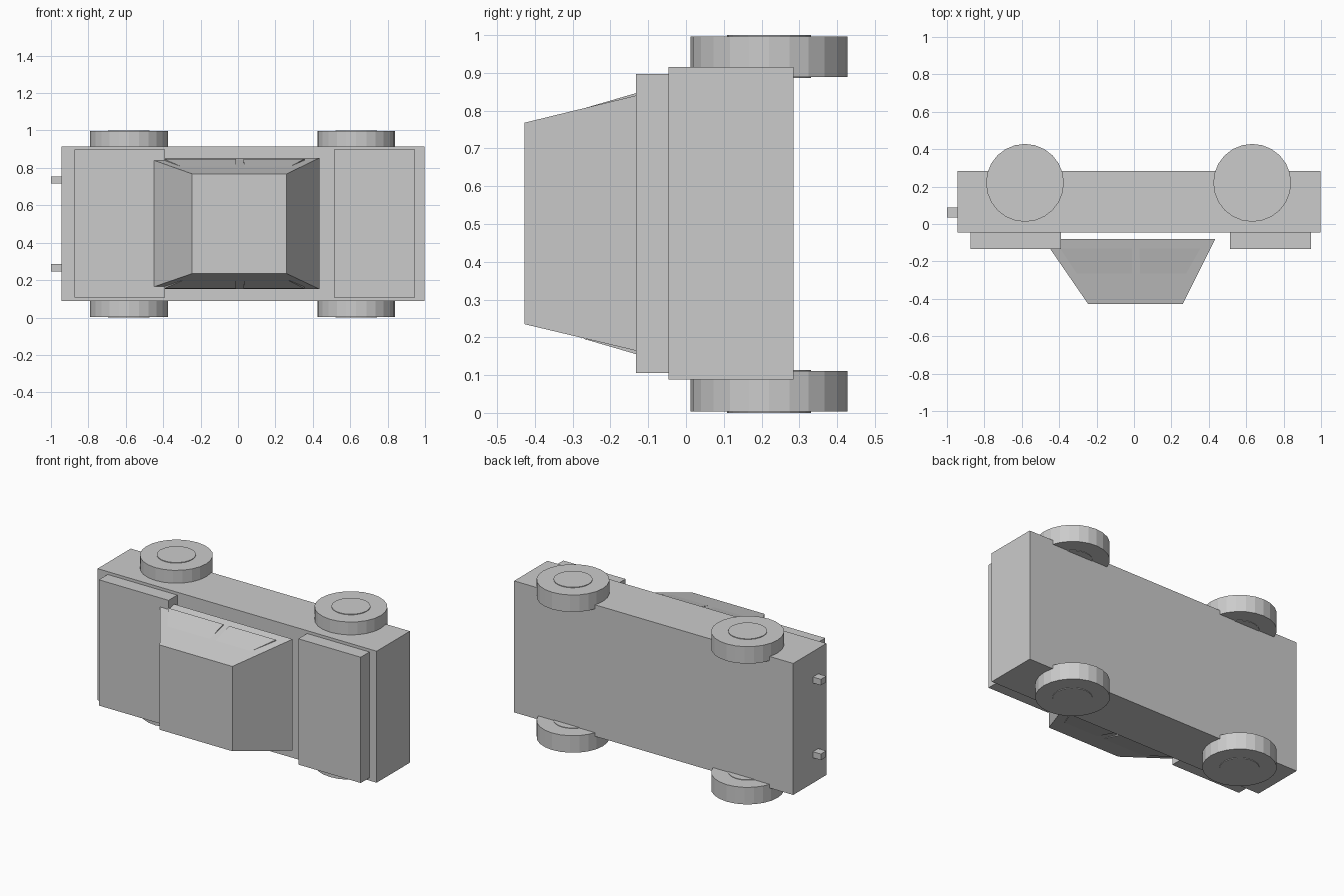
import bpy, bmesh
from math import pi
from mathutils import Vector

if "Cube" in bpy.data.objects:
    bpy.data.objects.remove(bpy.data.objects["Cube"])

MID = 0.501  # the car lies on its side: its mirror plane is z = MID, its roof faces -y


def finish(name, bm):
    bmesh.ops.recalc_face_normals(bm, faces=bm.faces)
    me = bpy.data.meshes.new(name)
    bm.to_mesh(me)
    bm.free()
    ob = bpy.data.objects.new(name, me)
    bpy.context.collection.objects.link(ob)
    return ob


def loft(name, lower, upper):
    """Closed solid between two matching loops of points."""
    bm = bmesh.new()
    a = [bm.verts.new(p) for p in lower]
    b = [bm.verts.new(p) for p in upper]
    n = len(a)
    bm.faces.new(a)
    bm.faces.new(b)
    for i in range(n):
        j = (i + 1) % n
        bm.faces.new((a[i], a[j], b[j], b[i]))
    return finish(name, bm)


def rect(x0, x1, z0, z1, y):
    return [(x0, y, z0), (x1, y, z0), (x1, y, z1), (x0, y, z1)]


def box(name, x0, x1, y0, y1, z0, z1):
    return loft(name, rect(x0, x1, z0, z1, y0), rect(x0, x1, z0, z1, y1))


def disc(name, x, y, z0, z1, r, sides=24):
    bm = bmesh.new()
    bmesh.ops.create_cone(bm, cap_ends=True, segments=sides,
                          radius1=r, radius2=r, depth=z1 - z0)
    bmesh.ops.translate(bm, verts=bm.verts, vec=(x, y, (z0 + z1) / 2))
    return finish(name, bm)


# Body and the two raised decks
box("body", -0.945, 0.997, -0.046, 0.284, 0.088, 0.915)
box("rear_deck", -0.875, -0.39, -0.133, -0.046, 0.106, 0.897)
box("front_hood", 0.513, 0.947, -0.133, -0.046, 0.106, 0.897)

# Tapered cabin, floating slightly above the body
loft("cabin", rect(-0.485, 0.435, 0.152, 0.853, -0.079),
     rect(-0.245, 0.26, 0.235, 0.768, -0.428))


def cabin_side(y, lift):
    """Half width of the cabin at height y, plus an outward offset."""
    return 0.3505 + (y + 0.079) * 0.242 + lift


# Paired parts on both sides of the car
for side, label in ((1, "left"), (-1, "right")):
    # Wedge-shaped windows, flush along the roof edge
    for part, base, top in (("rear", (-0.395, -0.01), (-0.295, -0.012)),
                            ("front", (0.03, 0.355), (0.032, 0.27))):
        def tri(x0, x1):
            return [(x0, -0.13, MID + side * cabin_side(-0.13, 0.008)),
                    (x1, -0.28, MID + side * cabin_side(-0.28, 0.0005)),
                    (x0, -0.13, MID + side * cabin_side(-0.13, -0.005))]
        loft(f"{part}_window_{label}", tri(base[0], top[0]), tri(base[1], top[1]))

    # Wheels with hubs
    for part, x in (("rear", -0.583), ("front", 0.632)):
        for kind, r, d0, d1 in (("wheel", 0.208, 0.389, 0.496),
                                ("hub", 0.111, 0.386, 0.5)):
            z0, z1 = sorted((MID + side * d0, MID + side * d1))
            disc(f"{part}_{kind}_{label}", x, 0.22, z0 - 0.001, z1 - 0.001, r)

    # Exhaust pipes
    zc = MID + side * 0.235
    box(f"exhaust_{label}", -1.0, -0.945, 0.035, 0.088, zc - 0.019, zc + 0.019)
